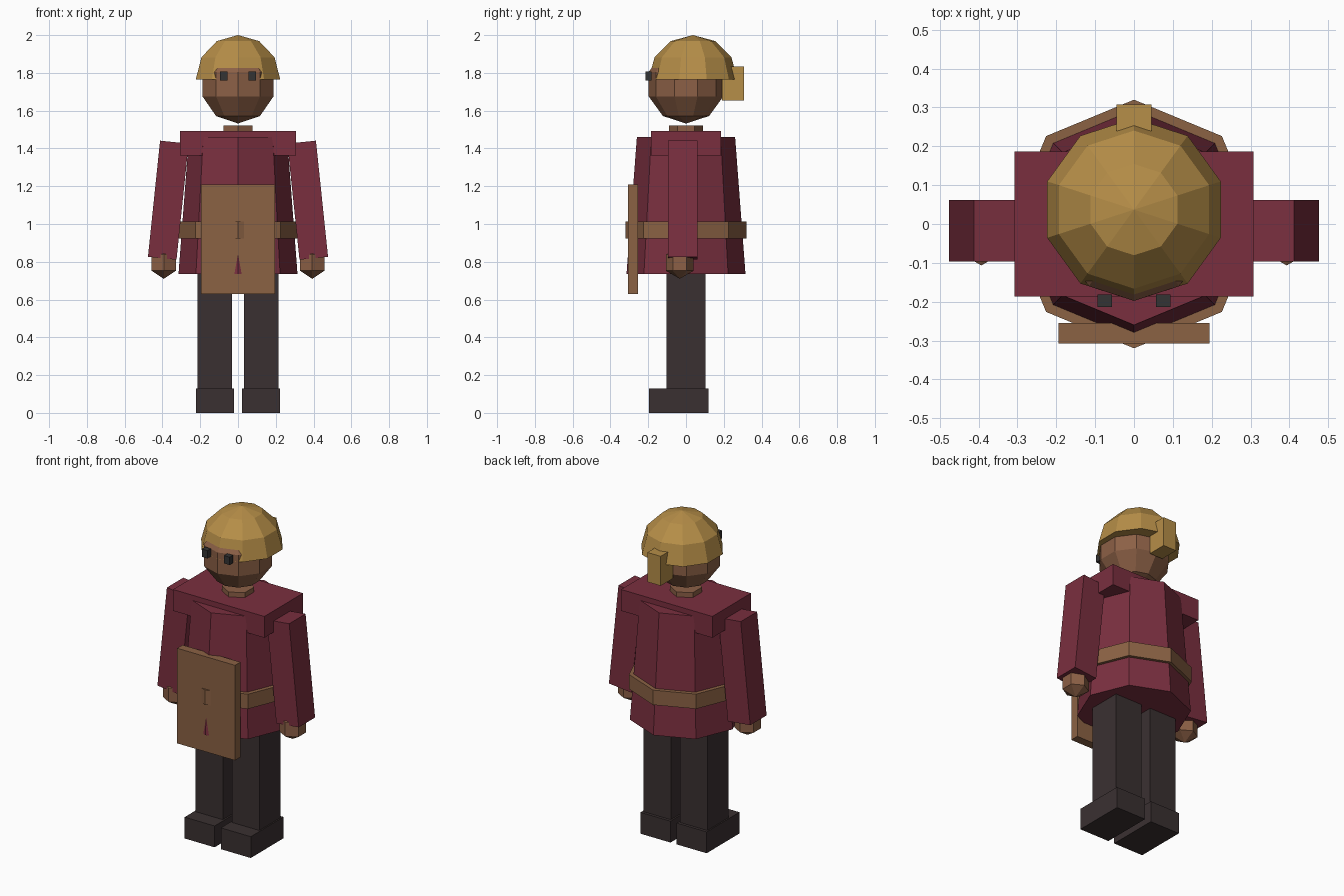
import bpy, bmesh, math
from mathutils import Matrix, Vector

if "Cube" in bpy.data.objects:
    bpy.data.objects.remove(bpy.data.objects["Cube"])


def srgb(r, g, b):
    f = lambda c: (c / 255 / 12.92) if c < 11 else ((c / 255 + 0.055) / 1.055) ** 2.4
    return (f(r), f(g), f(b), 1)


def material(name, r, g, b):
    m = bpy.data.materials.new(name)
    m.diffuse_color = srgb(r, g, b)
    m.use_nodes = True
    m.node_tree.nodes["Principled BSDF"].inputs["Base Color"].default_value = m.diffuse_color
    return m


TUNIC = material("maroon_cloth", 122, 47, 63)
DARK = material("dark_cloth", 58, 48, 49)
EYE = material("eye_dark", 52, 51, 51)
SKIN = material("skin", 140, 96, 70)
LEATHER = material("leather", 139, 98, 68)
HAIR = material("blond_hair", 182, 142, 72)


def finish(bm, name, mat):
    mesh = bpy.data.meshes.new(name)
    bmesh.ops.recalc_face_normals(bm, faces=bm.faces)
    bm.to_mesh(mesh)
    bm.free()
    mesh.materials.append(mat)
    ob = bpy.data.objects.new(name, mesh)
    bpy.context.collection.objects.link(ob)
    return ob


def box(name, mat, center, size, tilt=0):
    bm = bmesh.new()
    m = (Matrix.Translation(center) @ Matrix.Rotation(tilt, 4, 'Y')
         @ Matrix.Diagonal((*size, 1)))
    bmesh.ops.create_cube(bm, size=1, matrix=m)
    return finish(bm, name, mat)


def prism(name, mat, sides, r_low, r_high, z0, z1):
    bm = bmesh.new()
    bmesh.ops.create_cone(bm, cap_ends=True, segments=sides, radius1=r_low, radius2=r_high,
                          depth=z1 - z0, matrix=Matrix.Translation((0, 0, (z0 + z1) / 2)))
    return finish(bm, name, mat)


def ball(name, mat, center, r, sides, rings, upper_half=False):
    bm = bmesh.new()
    bmesh.ops.create_uvsphere(bm, u_segments=sides, v_segments=rings, radius=r)
    if upper_half:
        low = [v for v in bm.verts if v.co.z < -0.01]
        bmesh.ops.delete(bm, geom=low, context='VERTS')
        rim = [e for e in bm.edges if e.is_boundary]
        bmesh.ops.contextual_create(bm, geom=rim)
    bmesh.ops.translate(bm, verts=bm.verts, vec=Vector(center))
    return finish(bm, name, mat)


# Tunic, belt, apron, shoulders and neck
prism("tunic", TUNIC, 8, 0.315, 0.26, 0.735, 1.46)
prism("belt", LEATHER, 8, 0.32, 0.32, 0.922, 1.012)
box("apron", LEATHER, (0, -0.281, 0.92), (0.39, 0.052, 0.58))
box("shoulders", TUNIC, (0, 0, 1.427), (0.616, 0.372, 0.13))
prism("neck", SKIN, 6, 0.09, 0.09, 1.42, 1.522)

# Head, hair cap and hair bun
ball("head", SKIN, (0, 0, 1.74), 0.208, 10, 5)
ball("hair", HAIR, (0, 0.037, 1.765), 0.235, 10, 6, upper_half=True)
box("hair_bun", HAIR, (0, 0.249, 1.745), (0.09, 0.118, 0.18))

# Mirrored parts
for side, s in (("left", -1), ("right", 1)):
    box(side + "_leg", DARK, (s * 0.123, 0, 0.43), (0.184, 0.204, 0.74))
    box(side + "_boot", DARK, (s * 0.122, -0.038, 0.065), (0.202, 0.315, 0.13))
    box(side + "_arm", TUNIC, (s * 0.369, -0.017, 1.126), (0.152, 0.158, 0.618), -s * 0.104)
    ball(side + "_hand", SKIN, (s * 0.393, -0.033, 0.795), 0.085, 6, 3)
    box(side + "_eye", EYE, (s * 0.075, -0.198, 1.783), (0.038, 0.032, 0.048))
